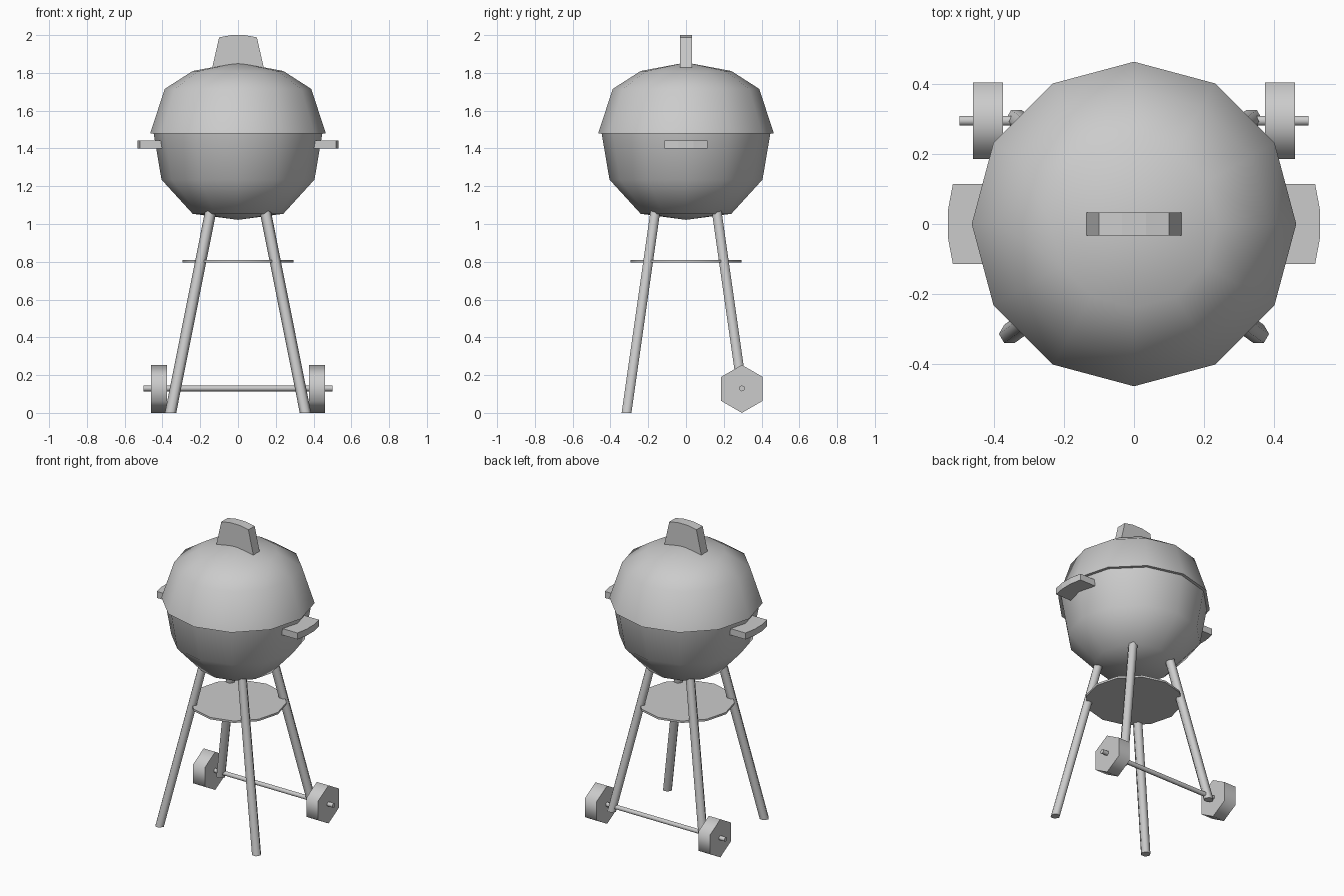
import bpy, bmesh
from math import sin, cos, pi, radians
from mathutils import Vector

if "Cube" in bpy.data.objects:
    bpy.data.objects.remove(bpy.data.objects["Cube"])


def finish(name, bm, angle=None):
    bmesh.ops.recalc_face_normals(bm, faces=bm.faces)
    me = bpy.data.meshes.new(name)
    bm.to_mesh(me)
    bm.free()
    if angle:
        me.shade_smooth()
        me.set_sharp_from_angle(angle=radians(angle))
    ob = bpy.data.objects.new(name, me)
    bpy.context.collection.objects.link(ob)
    return ob


def loft(name, rings, angle=None):
    """Skin a list of rings; a one-point ring is a pole, other ends are capped."""
    bm = bmesh.new()
    vs = [[bm.verts.new(p) for p in r] for r in rings]
    for a, b in zip(vs, vs[1:]):
        n = max(len(a), len(b))
        for i in range(n):
            j = (i + 1) % n
            if len(a) == 1:
                bm.faces.new((a[0], b[i], b[j]))
            elif len(b) == 1:
                bm.faces.new((a[i], a[j], b[0]))
            else:
                bm.faces.new((a[i], a[j], b[j], b[i]))
    for end in (vs[0], vs[-1]):
        if len(end) > 2:
            bm.faces.new(end)
    return finish(name, bm, angle)


def ring(c, r, n, axis='z', start=0.0):
    if r == 0:
        return [Vector(c)]
    pts = []
    for i in range(n):
        a = start + 2 * pi * i / n
        u, v = r * cos(a), r * sin(a)
        pts.append(Vector(c) + Vector((u, v, 0) if axis == 'z' else (0, u, v)))
    return pts


def revolve(name, profile, angle):
    return loft(name, [ring((0, 0, z), r, 12) for r, z in profile], angle)


# kettle body
revolve("bowl", [(0, 1.022), (.24, 1.054), (.405, 1.235), (.447, 1.482)], 50)
revolve("lid", [(.44, 1.478), (.465, 1.479), (.388, 1.715), (.24, 1.81), (0, 1.855)], 50)
revolve("shelf", [(.295, .797), (.295, .81)], 40)

# lid handle
top = [(-.145, 1.79), (-.1, 1.988), (-.035, 2), (.035, 2), (.1, 1.988), (.145, 1.79)]
loft("lid_handle", [[(x, y, z) for x, z in top] for y in (-.033, .033)])

for s, side in ((-1, "left"), (1, "right")):
    # side handle: slightly bowed slab
    out = [(.38, -.115), (.519, -.115), (.533, -.04), (.533, .04), (.519, .115), (.38, .115)]
    loft(side + "_handle", [[(s * x, y, z) for x, y in out] for z in (1.4, 1.443)])

    # splayed legs, the back ones stopping at the axle
    for t, where, foot in ((-1, "front", 0), (1, "back", .1)):
        rings = [ring((s * (.357 - .199 * z), t * (.315 - .143 * z), z), .03, 6)
                 for z in (foot, 1.1)]
        loft(f"{where}_{side}_leg", rings, 65)

    # six-sided wheel
    loft(side + "_wheel", [ring((s * x, .296, .127), .127, 6, 'x', pi / 2)
                           for x in (.375, .461)], 65)

loft("axle", [ring((x, .296, .13), .016, 6, 'x', pi / 2) for x in (-.5, .5)], 65)
